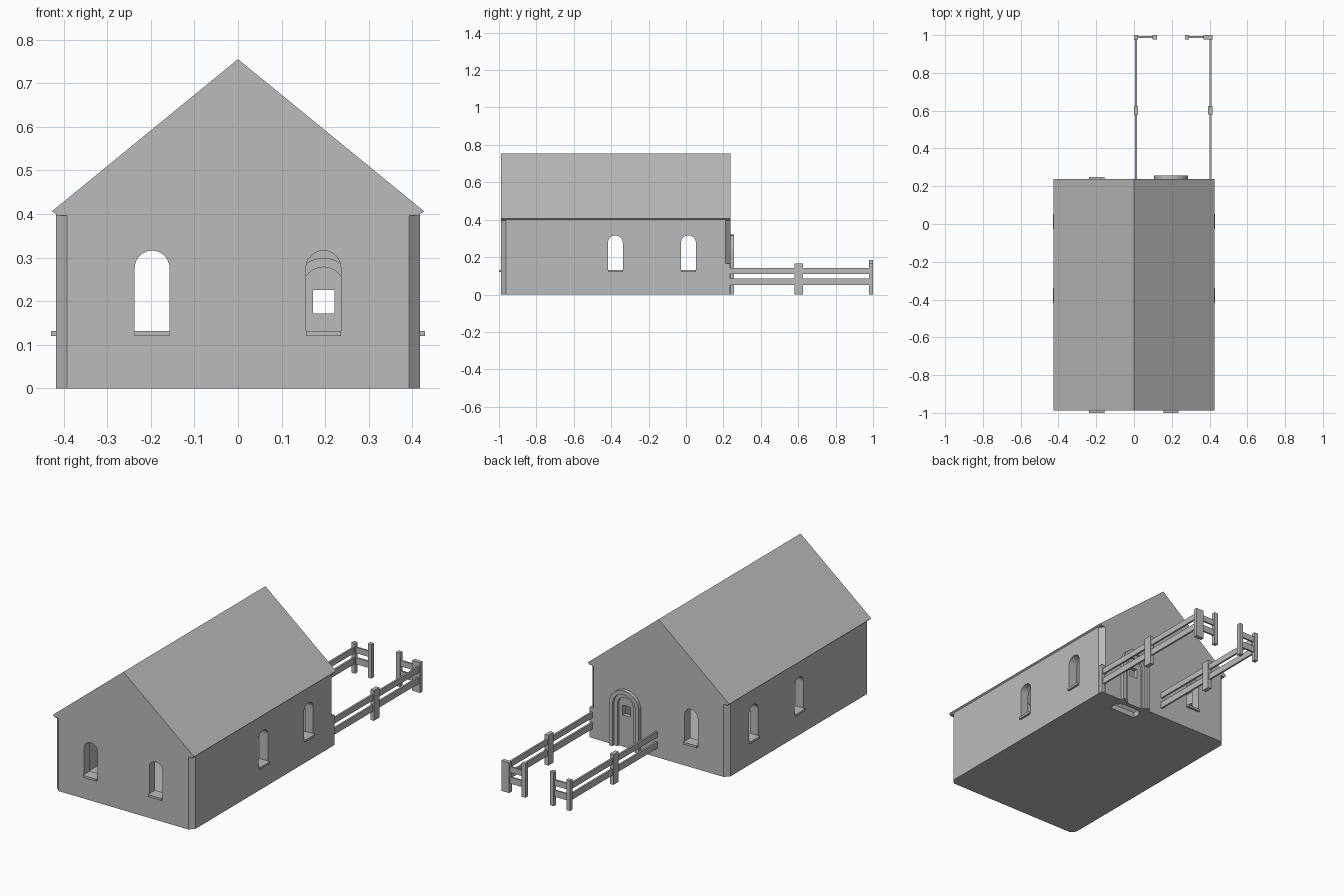
import bpy, bmesh, math
from mathutils import Vector

if "Cube" in bpy.data.objects:
    bpy.data.objects.remove(bpy.data.objects["Cube"], do_unlink=True)

grey = bpy.data.materials.new("plain grey")
grey.use_nodes = True
grey.diffuse_color = (0.5, 0.5, 0.5, 1)
grey.node_tree.nodes["Principled BSDF"].inputs["Base Color"].default_value = grey.diffuse_color


def prism(name, profile, axis, start, end):
    """Extrude a 2D profile along an axis from start to end."""
    place = {"x": lambda u, v, d: (d, u, v),
             "y": lambda u, v, d: (u, d, v),
             "z": lambda u, v, d: (u, v, d)}[axis]
    bm = bmesh.new()
    face = bm.faces.new([bm.verts.new(place(u, v, start)) for u, v in profile])
    new = bmesh.ops.extrude_face_region(bm, geom=[face])["geom"]
    move = Vector(place(0, 0, end - start))
    bmesh.ops.translate(bm, vec=move, verts=[g for g in new if isinstance(g, bmesh.types.BMVert)])
    bmesh.ops.recalc_face_normals(bm, faces=bm.faces)
    mesh = bpy.data.meshes.new(name)
    bm.to_mesh(mesh)
    bm.free()
    mesh.materials.append(grey)
    obj = bpy.data.objects.new(name, mesh)
    bpy.context.collection.objects.link(obj)
    return obj


def box(name, x0, x1, y0, y1, z0, z1):
    return prism(name, [(x0, y0), (x1, y0), (x1, y1), (x0, y1)], "z", z0, z1)


def arch(centre, radius, bottom, spring, steps=16):
    """Round-topped outline, closed by a straight base."""
    top = [(centre + radius * math.cos(math.pi * i / steps),
            spring + radius * math.sin(math.pi * i / steps)) for i in range(steps + 1)]
    return [(centre + radius, bottom)] + top + [(centre - radius, bottom)]


def arch_ring(name, centre, outer, inner, spring, y0, y1):
    """Door surround: an arch with a smaller arch left open inside it."""
    profile = arch(centre, outer, 0, spring) + arch(centre, inner, 0, spring)[::-1]
    return prism(name, profile, "y", y0, y1)


def cut(target, cutter):
    cutter.hide_render = True
    mod = target.modifiers.new("cut", "BOOLEAN")
    mod.operation, mod.solver, mod.object = "DIFFERENCE", "EXACT", cutter
    bpy.context.view_layer.objects.active = target
    bpy.ops.object.modifier_apply(modifier=mod.name)
    bpy.data.objects.remove(cutter, do_unlink=True)


HALF, FRONT, BACK = 0.417, -0.988, 0.237
EAVE, WALL = 0.4, 0.05

# House shell with a gable roof and small eaves
side = [(HALF, 0), (HALF, EAVE), (0.427, 0.406)]
outline = side + [(0, 0.755)] + [(-x, z) for x, z in reversed(side)]
house = prism("house", outline, "y", FRONT, BACK)

# Chamfered wall corners
for x in (-HALF, HALF):
    for y in (FRONT, BACK):
        r = 0.025
        cut(house, prism("corner_cutter", [(x - r, y), (x, y - r), (x + r, y), (x, y + r)],
                         "z", -0.1, 0.396))

# Hollow room
inner = HALF - WALL
room = [(inner, 0.03), (inner, 0.38), (0, 0.69), (-inner, 0.38), (-inner, 0.03)]
cut(house, prism("room_cutter", room, "y", FRONT + WALL, BACK - WALL))

# Arched windows with sills
R, SILL, SPRING, OUT = 0.04, 0.12, 0.276, 0.012
for y in (-0.378, 0.013):
    cut(house, prism("window_cutter", arch(y, R, SILL, SPRING), "x", -1, 1))
    for s, label in ((1, "left"), (-1, "right")):
        x0, x1 = sorted((s * (HALF - WALL), s * (HALF + OUT)))
        box("window_sill_" + label, x0, x1, y - R, y + R, SILL, SILL + 0.012)

LEFT_X, RIGHT_X = 0.196, -0.197
cut(house, prism("window_cutter", arch(RIGHT_X, R, SILL, SPRING), "y", -2, 2))
cut(house, prism("window_cutter", arch(LEFT_X, R, SILL, SPRING), "y", -2, -0.5))
for x in (LEFT_X, RIGHT_X):
    box("window_sill_front", x - R, x + R, FRONT - OUT, FRONT + WALL, SILL, SILL + 0.012)
box("window_sill_back", RIGHT_X - R, RIGHT_X + R, BACK - WALL, BACK + OUT, SILL, SILL + 0.012)

# Arched back door: frame, inner frame and panel with a small window
DOOR_SPRING = 0.23
cut(house, prism("door_cutter", arch(LEFT_X, 0.08, -0.1, DOOR_SPRING), "y", BACK - 0.1, BACK + 0.1))
arch_ring("door_frame", LEFT_X, 0.09, 0.068, DOOR_SPRING, BACK, BACK + 0.02)
arch_ring("door_frame_lining", LEFT_X, 0.08, 0.068, DOOR_SPRING, BACK - WALL, BACK)
arch_ring("door_border", LEFT_X, 0.068, 0.048, DOOR_SPRING, BACK - 0.035, BACK + 0.006)
door = prism("door_panel", arch(LEFT_X, 0.048, 0, DOOR_SPRING), "y", BACK - 0.03, BACK - 0.006)
cut(door, box("door_window_cutter", 0.172, 0.221, 0, 1, 0.172, 0.226))

# Fence behind the house: two long runs, short returns and a gateway
RAILS = ((0.05, 0.085), (0.11, 0.142))
T, END = 0.011, 0.989
POST, GATE = 0.165, 0.185
for x, label in ((0.011, "right"), (0.404, "left")):
    for z0, z1 in RAILS:
        box("fence_rail_" + label, x - 0.005, x + 0.005, BACK - 0.02, END, z0, z1)
    box("fence_middle_post_" + label, x - T, x + T, 0.58, 0.626, 0, POST)
box("fence_corner_post_right", 0, 0.022, END - T, END + T, 0, POST)
box("fence_corner_post_left", 0.367, 0.415, END - T, END + T, 0, POST)
box("fence_wall_post_left", 0.393, 0.4165, 0.191, BACK - 0.001, 0, POST)
for gate, corner, label in ((0.11, 0.011, "right"), (0.281, 0.404, "left")):
    box("gate_post_" + label, gate - T, gate + T, END - T, END + T, 0, GATE)
    for z0, z1 in RAILS:
        box("fence_return_rail_" + label, min(gate, corner), max(gate, corner),
            END - 0.005, END + 0.005, z0, z1)
